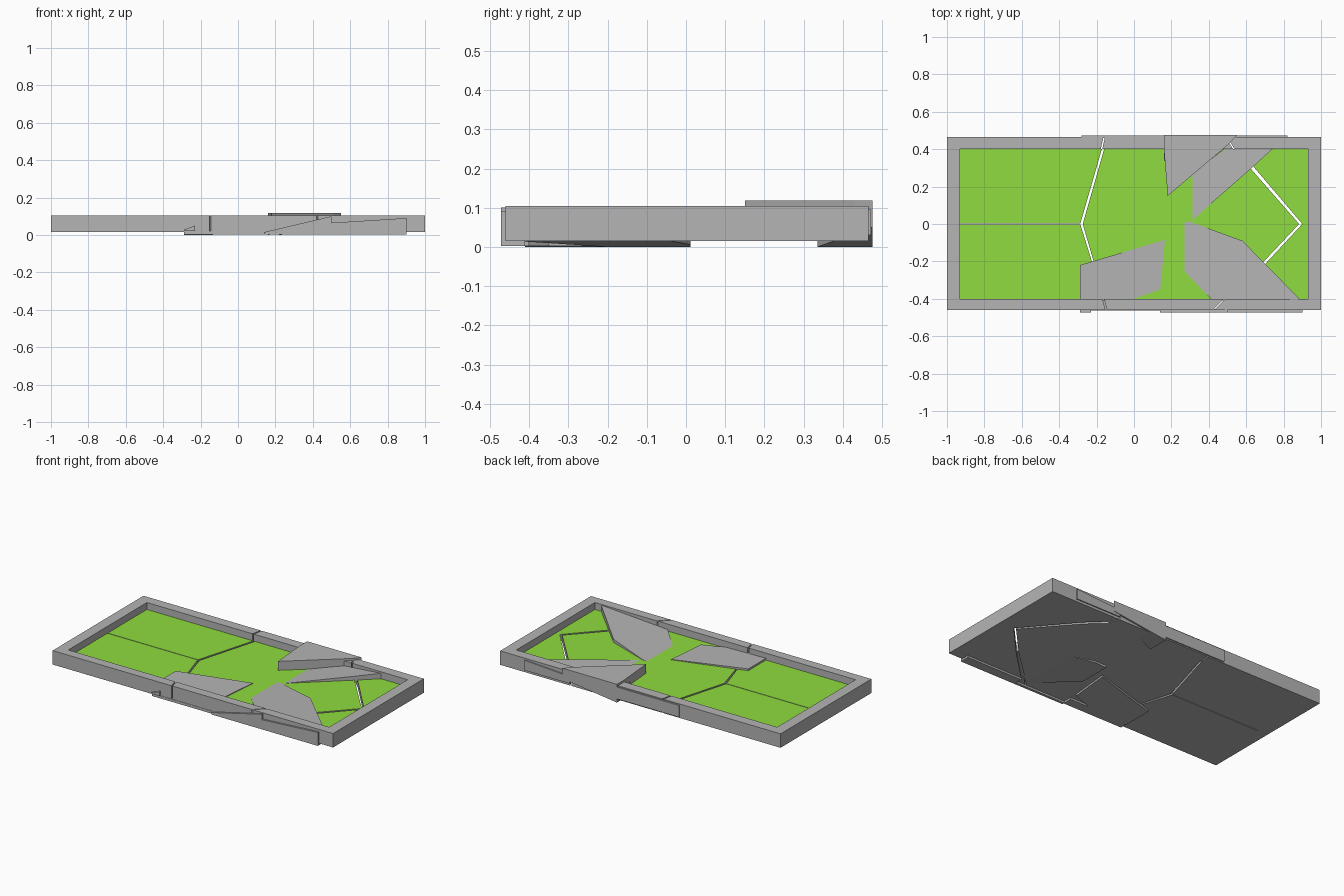
import bpy, bmesh

if "Cube" in bpy.data.objects:
    bpy.data.objects.remove(bpy.data.objects["Cube"])

green = bpy.data.materials.new("green_surface")
green.diffuse_color = (0.28, 0.72, 0.05, 1)
green.use_nodes = True
green.node_tree.nodes["Principled BSDF"].inputs["Base Color"].default_value = green.diffuse_color
grey = bpy.data.materials.new("grey_shell")
grey.diffuse_color = (0.46, 0.46, 0.46, 1)
grey.use_nodes = True
grey.node_tree.nodes["Principled BSDF"].inputs["Base Color"].default_value = grey.diffuse_color


def level(v):
    return v if callable(v) else (lambda x, y: v)


def slope(x0, z0, x1, z1):
    return lambda x, y: z0 + (z1 - z0) * (x - x0) / (x1 - x0)


def prism(name, pts, bottom, top, green_top=False):
    """Plan outline extruded between two (possibly sloping) heights."""
    lo, hi = level(bottom), level(top)
    bm = bmesh.new()
    a = [bm.verts.new((x, y, lo(x, y))) for x, y in pts]
    b = [bm.verts.new((x, y, hi(x, y))) for x, y in pts]
    bm.faces.new(a)
    cap = bm.faces.new(b)
    for i in range(len(pts)):
        j = (i + 1) % len(pts)
        bm.faces.new((a[i], a[j], b[j], b[i]))
    if green_top:
        cap.material_index = 1
    bmesh.ops.recalc_face_normals(bm, faces=bm.faces)
    me = bpy.data.meshes.new(name)
    bm.to_mesh(me)
    bm.free()
    me.materials.append(grey)
    me.materials.append(green)
    ob = bpy.data.objects.new(name, me)
    bpy.context.collection.objects.link(ob)
    return ob


def rect(x0, x1, y0, y1):
    return [(x0, y0), (x1, y0), (x1, y1), (x0, y1)]


Z0, ZP, ZT = 0.015, 0.06, 0.105

# Rim, broken by narrow slanted gaps
prism("rim_left", rect(-1, -0.93, -0.46, 0.465), Z0, ZT)
prism("rim_right", rect(0.93, 1, -0.46, 0.465), Z0, ZT)
for side, yi, yo, cuts in (("back", 0.40, 0.465, ((-0.17, -0.155), (0.53, 0.49))),
                           ("front", -0.40, -0.46, ((-0.16, -0.145), (0.48, 0.42)))):
    (i1, o1), (i2, o2) = cuts
    g = 0.008
    prism(f"rim_{side}_a", [(-0.93, yi), (i1 - g, yi), (o1 - g, yo), (-0.93, yo)], Z0, ZT)
    prism(f"rim_{side}_b", [(i1, yi), (i2, yi), (o2, yo), (o1, yo)], Z0, ZT)
    prism(f"rim_{side}_c", [(i2 + g, yi), (0.93, yi), (0.93, yo), (o2 + g, yo)], Z0, ZT)

# Panel pieces, green on top and grey below
prism("panel_left_back", [(-0.93, 0.002), (-0.287, 0.002), (-0.172, 0.40), (-0.93, 0.40)], Z0, ZP, True)
prism("panel_left_front", [(-0.93, -0.40), (-0.167, -0.40), (-0.222, -0.21),
                           (-0.287, -0.002), (-0.93, -0.002)], Z0, ZP, True)
prism("panel_centre", [(-0.16, -0.40), (0.48, -0.40), (0.69, -0.205), (0.883, 0.0),
                       (0.625, 0.295), (0.51, 0.40), (-0.16, 0.40), (-0.274, 0.0),
                       (-0.213, -0.21)], Z0, ZP, True)
prism("panel_right", [(0.93, -0.40), (0.93, 0.40), (0.54, 0.40), (0.64, 0.305),
                      (0.90, 0.0), (0.70, -0.215), (0.51, -0.40)], Z0, ZP, True)

# Displaced shards
prism("shard_back_raised", [(0.16, 0.475), (0.16, 0.40), (0.18, 0.15), (0.51, 0.43), (0.55, 0.475)],
      0.05, 0.118)
prism("shard_back_tilted", [(0.30, 0.26), (0.30, 0.01), (0.63, 0.30), (0.74, 0.40), (0.48, 0.40)],
      slope(0.3, 0.02, 0.74, 0.055), slope(0.32, 0.0605, 0.74, 0.095))
prism("shard_front_right", [(0.22, 0.012), (0.30, 0.012), (0.58, -0.09), (0.88, -0.395),
                            (0.88, -0.41), (0.42, -0.41), (0.22, -0.20)],
      slope(0.22, 0.0, 0.88, 0.045), slope(0.27, 0.06, 0.88, 0.10))
prism("shard_front_left", [(-0.29, -0.22), (0.165, -0.085), (0.14, -0.35), (-0.03, -0.41), (-0.29, -0.41)],
      slope(-0.29, 0.0, 0.165, 0.003), slope(-0.29, 0.072, 0.165, 0.064))
prism("shard_under_back", [(0.16, 0.475), (0.16, 0.335), (0.55, 0.475)],
      slope(0.16, 0.0, 0.55, 0.05), 0.08)

# Slipped outer skins on the long sides
prism("skin_back_left", rect(-0.28, 0.16, 0.46, 0.472), 0.022, 0.098)
prism("skin_back_right", rect(0.50, 0.82, 0.46, 0.472), 0.03, slope(0.5, 0.075, 0.82, 0.095))
prism("skin_front_right", rect(0.50, 0.90, -0.472, -0.41), 0.003, slope(0.5, 0.065, 0.9, 0.09))
prism("skin_front_middle", rect(0.14, 0.50, -0.472, -0.455), 0.003, slope(0.14, 0.015, 0.5, 0.10))
prism("skin_front_left", rect(-0.29, -0.23, -0.472, -0.455), 0.022, slope(-0.29, 0.028, -0.23, 0.05))
prism("skin_front_base", rect(-0.29, 0.14, -0.462, -0.40), 0.003, 0.02)
